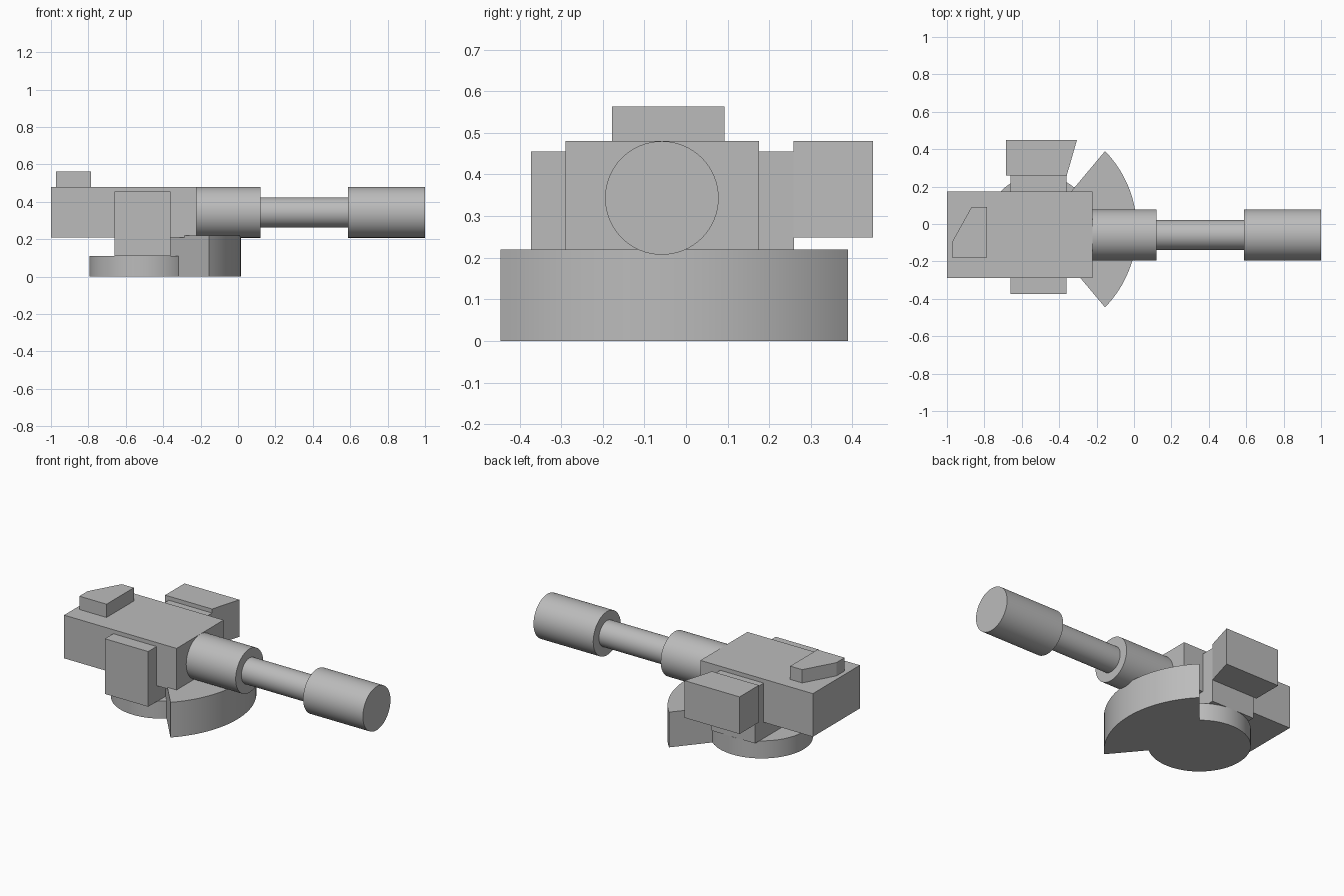
import bpy, bmesh, math
from mathutils import Matrix

if "Cube" in bpy.data.objects:
    bpy.data.objects.remove(bpy.data.objects["Cube"])

grey = bpy.data.materials.new("plain grey")
grey.diffuse_color = (0.5, 0.5, 0.5, 1)
grey.use_nodes = True
grey.node_tree.nodes["Principled BSDF"].inputs["Base Color"].default_value = grey.diffuse_color


def finish(bm, name, smooth=False):
    bmesh.ops.recalc_face_normals(bm, faces=bm.faces)
    mesh = bpy.data.meshes.new(name)
    bm.to_mesh(mesh)
    bm.free()
    mesh.materials.append(grey)
    ob = bpy.data.objects.new(name, mesh)
    bpy.context.collection.objects.link(ob)
    if smooth:
        bpy.ops.object.select_all(action='DESELECT')
        ob.select_set(True)
        bpy.context.view_layer.objects.active = ob
        bpy.ops.object.shade_smooth_by_angle(angle=math.radians(30))
    return ob


def prism(name, outline, z0, z1, smooth=False):
    """Extrude a plan outline from z0 up to z1."""
    bm = bmesh.new()
    face = bm.faces.new([bm.verts.new((x, y, z0)) for x, y in outline])
    top = bmesh.ops.extrude_face_region(bm, geom=[face])["geom"]
    verts = [v for v in top if isinstance(v, bmesh.types.BMVert)]
    bmesh.ops.translate(bm, verts=verts, vec=(0, 0, z1 - z0))
    return finish(bm, name, smooth)


def box(name, x0, x1, y0, y1, z0, z1):
    return prism(name, [(x0, y0), (x1, y0), (x1, y1), (x0, y1)], z0, z1)


def arc(cx, cy, r, a0, a1, n):
    return [(cx + r * math.cos(a0 + (a1 - a0) * i / n),
             cy + r * math.sin(a0 + (a1 - a0) * i / n)) for i in range(n + 1)]


# Turntable: round plate and the taller wedge fanning forward from its centre
PX, PY = -0.505, -0.028
prism("base_disc", arc(PX, PY, 0.29, 0, 2 * math.pi, 64)[:-1], 0, 0.11, True)
half = math.atan2(0.4175, 0.428)
prism("base_wedge", [(PX, PY)] + arc(-0.583, PY, 0.598, -half, half, 32), 0, 0.22, True)

# Housing and the cross block that passes through it
box("main_body", -1.0, -0.222, -0.29, 0.175, 0.21, 0.48)
box("cross_block", -0.66, -0.36, -0.373, 0.26, 0.11, 0.455)

# Rear side box with one slanted end
prism("side_box", [(-0.685, 0.258), (-0.36, 0.258), (-0.305, 0.449), (-0.685, 0.449)], 0.248, 0.48)

# Roof hatch with a clipped corner
prism("roof_hatch", [(-0.973, -0.178), (-0.785, -0.178), (-0.785, 0.092),
                     (-0.868, 0.092), (-0.973, -0.097)], 0.48, 0.563)

# Barrel: thick sleeve, thin tube, thick muzzle, spun as one stepped profile
bm = bmesh.new()
profile = [(-0.23, 0), (-0.23, 0.1365), (0.12, 0.1365), (0.12, 0.08),
           (0.587, 0.08), (0.587, 0.1365), (1.0, 0.1365), (1.0, 0)]
pts = [bm.verts.new((x, 0, r)) for x, r in profile]
edges = [bm.edges.new(pair) for pair in zip(pts, pts[1:])]
bmesh.ops.spin(bm, geom=pts + edges, cent=(0, 0, 0), axis=(1, 0, 0),
               angle=2 * math.pi, steps=64)
bmesh.ops.remove_doubles(bm, verts=bm.verts, dist=1e-4)
bmesh.ops.transform(bm, matrix=Matrix.Translation((0, -0.058, 0.3435)), verts=bm.verts)
finish(bm, "barrel", True)
